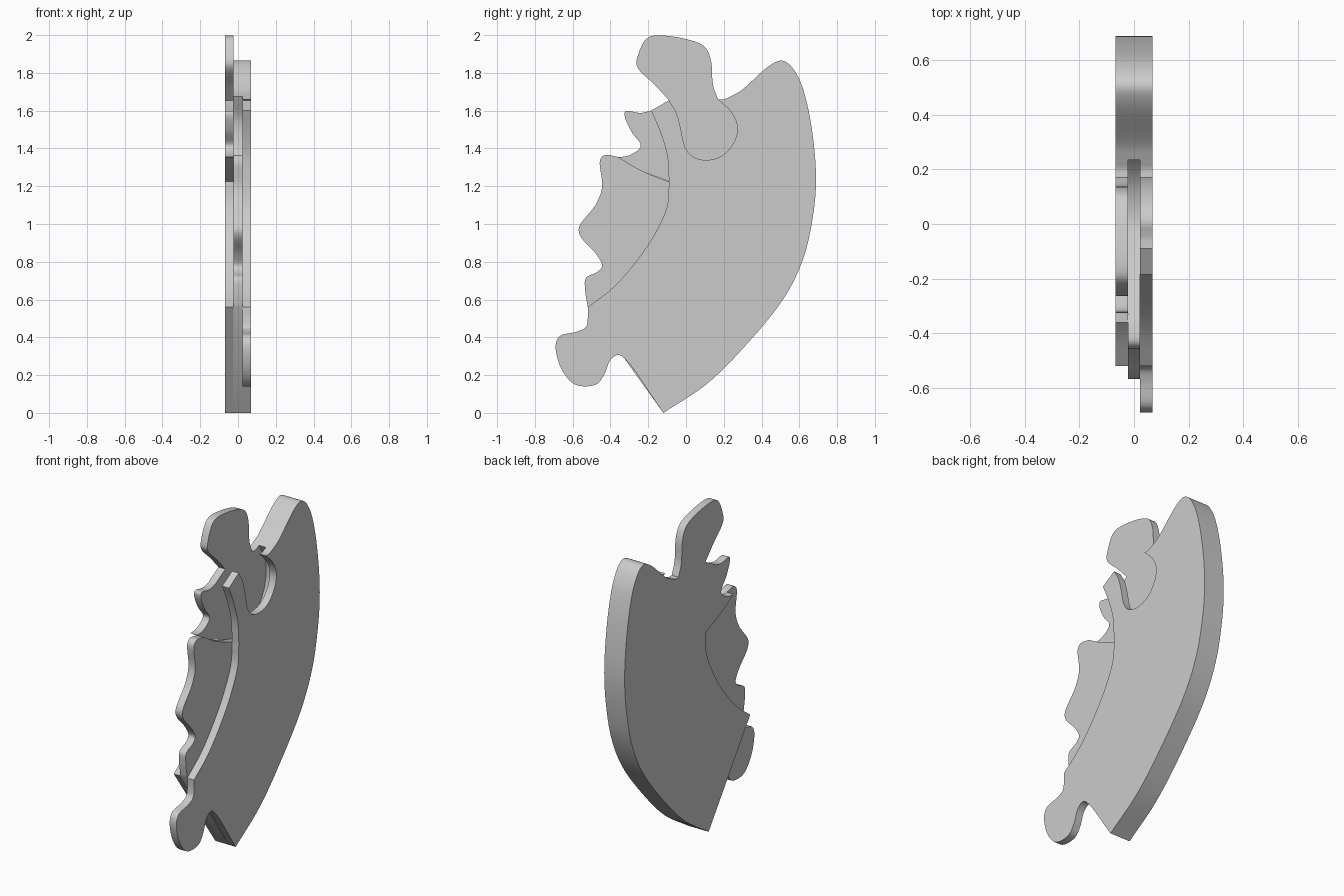
import bpy
import bmesh

# Remove the default cube
cube = bpy.data.objects.get("Cube")
if cube:
    bpy.data.objects.remove(cube, do_unlink=True)

# Single flat colour
grey = bpy.data.materials.new("plain grey")
grey.use_nodes = True
colour = (0.6, 0.6, 0.6, 1)
grey.diffuse_color = colour
grey.node_tree.nodes["Principled BSDF"].inputs["Base Color"].default_value = colour

THICKNESS = 0.0457


def smooth_path(points, steps=6):
    """Centripetal spline through (y, z) points, with both ends left as corners."""
    pts = [points[0]] + list(points) + [points[-1]]
    result = []
    for a, b, c, d in zip(pts, pts[1:], pts[2:], pts[3:]):
        def dist(p, q):
            return max(((p[0] - q[0]) ** 2 + (p[1] - q[1]) ** 2) ** 0.25, 1e-4)
        d1, d2, d3 = dist(a, b), dist(b, c), dist(c, d)
        for s in range(steps):
            t = s / steps
            h00, h10 = 2*t**3 - 3*t**2 + 1, t**3 - 2*t**2 + t
            h01, h11 = 3*t**2 - 2*t**3, t**3 - t**2
            point = []
            for i in (0, 1):
                chord = (c[i] - b[i]) / d2
                before = (b[i] - a[i]) / d1 if a != b else chord
                after = (d[i] - c[i]) / d3 if c != d else chord
                m1 = (before * d2 + chord * d1) / (d1 + d2) * d2
                m2 = (chord * d3 + after * d2) / (d2 + d3) * d2
                point.append(h00*b[i] + h10*m1 + h01*c[i] + h11*m2)
            result.append(tuple(point))
    return result + [points[-1]]


def build_layer(name, x, *paths):
    """Join paths into one closed outline and extrude it across x."""
    outline = []
    for path in paths:
        for p in path:
            if not outline or abs(p[0] - outline[-1][0]) + abs(p[1] - outline[-1][1]) > 1e-4:
                outline.append(p)
    if abs(outline[0][0] - outline[-1][0]) + abs(outline[0][1] - outline[-1][1]) < 1e-4:
        outline.pop()
    bm = bmesh.new()
    face = bm.faces.new([bm.verts.new((x, y, z)) for y, z in outline])
    extruded = bmesh.ops.extrude_face_region(bm, geom=[face], use_keep_orig=True)
    moved = [v for v in extruded["geom"] if isinstance(v, bmesh.types.BMVert)]
    bmesh.ops.translate(bm, vec=(THICKNESS, 0, 0), verts=moved)
    bmesh.ops.recalc_face_normals(bm, faces=bm.faces)
    mesh = bpy.data.meshes.new(name)
    bm.to_mesh(mesh)
    bm.free()
    mesh.materials.append(grey)
    obj = bpy.data.objects.new(name, mesh)
    bpy.context.collection.objects.link(obj)
    bpy.ops.object.select_all(action="DESELECT")
    obj.select_set(True)
    bpy.context.view_layer.objects.active = obj
    bpy.ops.object.shade_smooth_by_angle(angle=0.6)
    return obj


# Corners shared by the layers
tip = (-.12, 0)
heel = (-.52, .56)
elbow = (-.09, 1.225)
brow = (-.185, 1.6)
neck_front = (-.09, 1.655)
neck_back = (.17, 1.66)
ledge = (-.36, 1.355)
slope_low = (.235, 1.675)

# Outer rim, from the bottom tip up over the back horn
rim = smooth_path([tip, (.106, .15), (.3, .34), (.52, .61), (.62, .815), (.667, 1.01),
                   (.688, 1.206), (.677, 1.42), (.64, 1.64), (.598, 1.77), (.545, 1.847),
                   (.503, 1.865), (.444, 1.84), (.29, 1.705), slope_low])
lip = smooth_path([slope_low, (.2, 1.66), neck_back])

# Inner arc, from the elbow down to the heel
arc = smooth_path([elbow, (-.1, 1.095), (-.17, .94), (-.275, .788), (-.39, .66), heel])

# Socket in the left layer that leaves the knob face open
socket = smooth_path([neck_back, (.243, 1.587), (.272, 1.51), (.254, 1.434), (.196, 1.365),
                      (.127, 1.34), (.048, 1.35), (0, 1.397), (-.032, 1.524),
                      (-.053, 1.593), neck_front])
cheek = smooth_path([brow, (-.138, 1.492), (-.1, 1.365), elbow])

# Rounded tab at the lower front
tab = smooth_path([heel, (-.52, .5), (-.53, .455), (-.577, .43), (-.667, .407), (-.69, .36),
                   (-.66, .233), (-.587, .15), (-.476, .15), (-.434, .2), (-.4, .28),
                   (-.36, .307), (-.323, .286), tip])

# Knob standing above the right layer
knob = smooth_path([neck_back, (.143, 1.735), (.132, 1.868), (.1, 1.937), (.02, 1.974),
                    (-.164, 1.998), (-.21, 1.98), (-.254, 1.894), (-.26, 1.836),
                    (-.164, 1.735), neck_front])

# Wavy front edges of the right and middle layers
upper_wave = smooth_path([brow, (-.24, 1.588), (-.32, 1.597), (-.325, 1.575), (-.29, 1.49),
                          (-.24, 1.42), (-.25, 1.395), (-.31, 1.36), ledge])
shelf = smooth_path([ledge, (-.24, 1.285), elbow])
lower_wave = smooth_path([ledge, (-.43, 1.365), (-.455, 1.339), (-.444, 1.196), (-.476, 1.106),
                          (-.566, .984), (-.56, .937), (-.476, .841), (-.444, .778),
                          (-.47, .746), (-.53, .714), (-.534, .65), heel])

# Hidden hollow of the middle layer, wider than the socket
hollow = smooth_path([slope_low, (.3, 1.54), (.28, 1.38), (.16, 1.24), (.03, 1.2), elbow,
                      (-.24, 1.285), ledge])

# Three stacked layers
left_x = THICKNESS / 2
build_layer("left_layer", left_x, rim, lip, socket, [brow], cheek, arc, tab)
build_layer("middle_layer", left_x - THICKNESS, rim, hollow, lower_wave, [tip])
build_layer("right_layer", left_x - 2 * THICKNESS, rim, lip, knob, [brow], upper_wave, shelf, arc, [tip])
